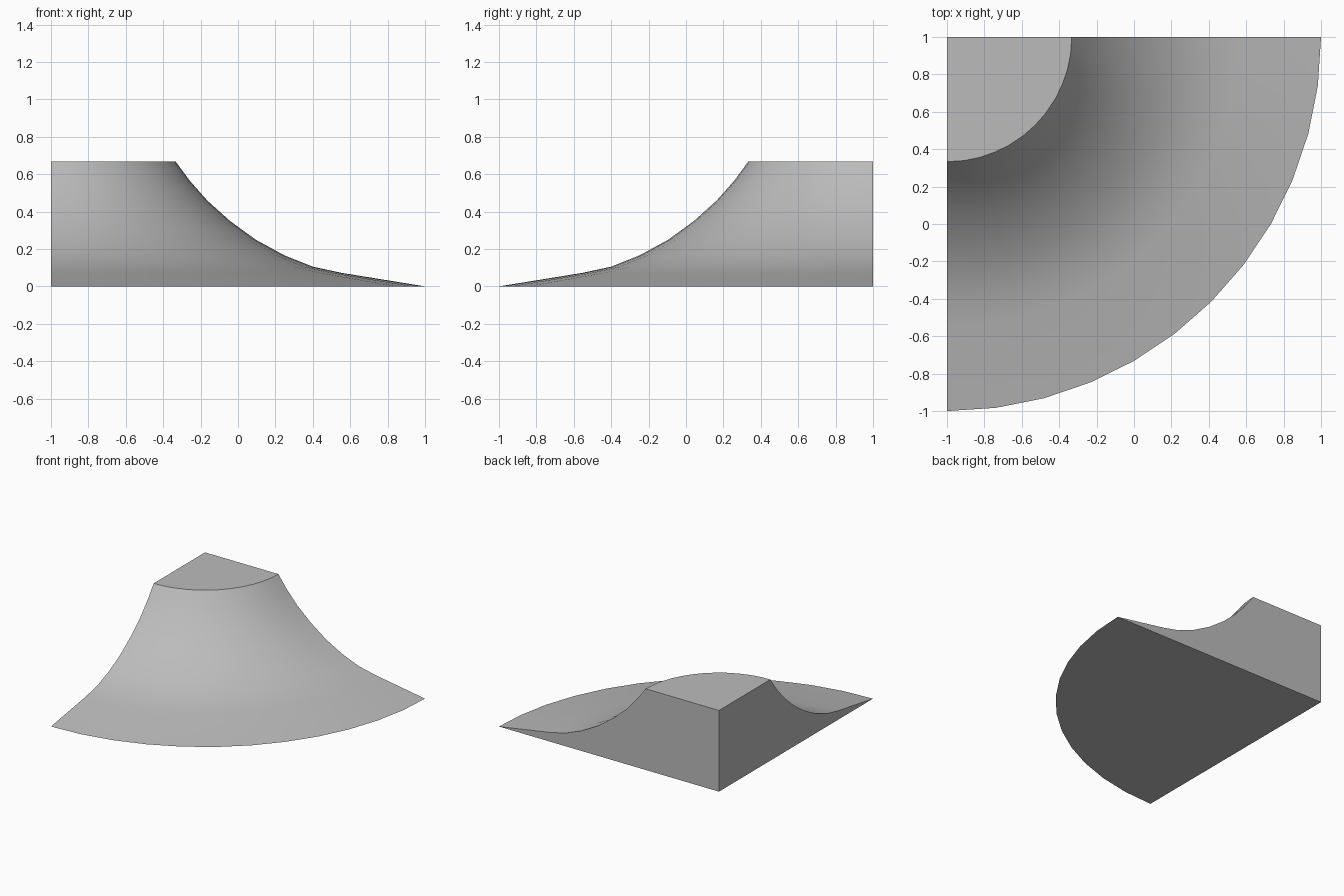
import bpy, bmesh, math

if "Cube" in bpy.data.objects:
    bpy.data.objects.remove(bpy.data.objects["Cube"])

SEGMENTS = 12
AXIS = (-1.0, 1.0)

# Concave flare: (radius, height) from the top rim to the thin foot
PROFILE = [(0.667, 0.667), (0.743, 0.564), (0.838, 0.457), (0.957, 0.350),
           (1.096, 0.249), (1.250, 0.165), (1.402, 0.105), (1.556, 0.072), (2.0, 0.0)]

grey = bpy.data.materials.new("light grey")
grey.diffuse_color = (0.5, 0.5, 0.5, 1.0)
grey.use_nodes = True
grey.node_tree.nodes["Principled BSDF"].inputs["Base Color"].default_value = grey.diffuse_color

bm = bmesh.new()

# Rings of a quarter turn around the vertical corner edge
rings = []
for i in range(SEGMENTS + 1):
    a = -math.pi / 2 + math.pi / 2 * i / SEGMENTS
    rings.append([bm.verts.new((AXIS[0] + r * math.cos(a), AXIS[1] + r * math.sin(a), z))
                  for r, z in PROFILE])
top = bm.verts.new((*AXIS, PROFILE[0][1]))
base = bm.verts.new((*AXIS, 0.0))

# Curved flank
for a, b in zip(rings, rings[1:]):
    for j in range(len(PROFILE) - 1):
        bm.faces.new((a[j], a[j + 1], b[j + 1], b[j]))

# Flat top, underside and the two straight walls
bm.faces.new([top] + [r[0] for r in rings])
bm.faces.new([base] + [r[-1] for r in reversed(rings)])
bm.faces.new([base, top] + rings[0])
bm.faces.new([top, base] + rings[-1][::-1])
bmesh.ops.recalc_face_normals(bm, faces=bm.faces[:])

mesh = bpy.data.meshes.new("flared_corner")
bm.to_mesh(mesh)
bm.free()
mesh.materials.append(grey)
flare = bpy.data.objects.new("flared_corner", mesh)
bpy.context.collection.objects.link(flare)

# Smooth flank, crisp rims
bpy.context.view_layer.objects.active = flare
flare.select_set(True)
bpy.ops.object.shade_smooth_by_angle(angle=math.radians(30))
